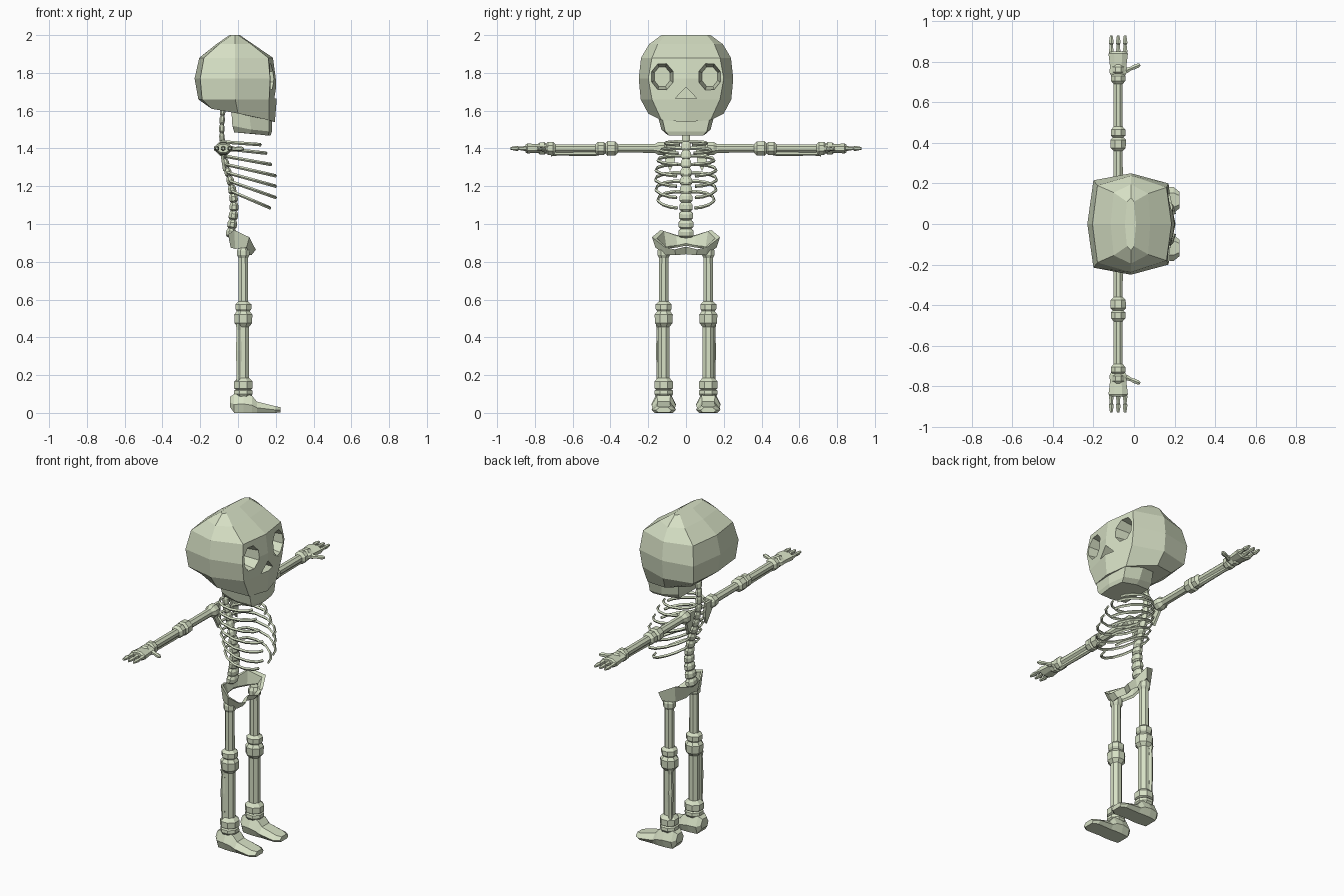
import bpy, bmesh, math
from mathutils import Vector

if "Cube" in bpy.data.objects:
    bpy.data.objects.remove(bpy.data.objects["Cube"])

bone = bpy.data.materials.new("bone")
bone.diffuse_color = (0.68, 0.75, 0.56, 1)
bone.use_nodes = True
bone.node_tree.nodes["Principled BSDF"].inputs["Base Color"].default_value = bone.diffuse_color


def loft(name, rings, material=bone):
    """Skin a list of equal-length closed rings and cap both ends."""
    bm = bmesh.new()
    rows = [[bm.verts.new(p) for p in r] for r in rings]
    n = len(rows[0])
    for a, b in zip(rows, rows[1:]):
        for i in range(n):
            j = (i + 1) % n
            bm.faces.new((a[i], a[j], b[j], b[i]))
    bm.faces.new(rows[0])
    bm.faces.new(rows[-1])
    bmesh.ops.recalc_face_normals(bm, faces=bm.faces)
    me = bpy.data.meshes.new(name)
    bm.to_mesh(me)
    bm.free()
    ob = bpy.data.objects.new(name, me)
    bpy.context.collection.objects.link(ob)
    me.materials.append(material)
    return ob


def lathe(name, base, axis, profile, n=8, su=1, sv=1):
    """Turn (distance, radius) pairs around an axis."""
    base, axis = Vector(base), Vector(axis).normalized()
    u = Vector((0, 1, 0)) if abs(axis.x) > 0.8 else Vector((1, 0, 0))
    v = axis.cross(u).normalized()
    u = v.cross(axis)
    rings = []
    for t, r in profile:
        ring = []
        for i in range(n):
            a = 2 * math.pi * (i + 0.5) / n
            ring.append(base + axis * t + u * (r * su * math.cos(a)) + v * (r * sv * math.sin(a)))
        rings.append(ring)
    return loft(name, rings)


def tube(name, pts, w, h):
    """Thin four-sided bar along a path."""
    pts = [Vector(p) for p in pts]
    rings = []
    for i, p in enumerate(pts):
        t = pts[min(i + 1, len(pts) - 1)] - pts[max(i - 1, 0)]
        side = t.cross(Vector((0, 0, 1))).normalized() * w
        up = Vector((0, 0, h))
        rings.append([p + side, p + up, p - side, p - up])
    return loft(name, rings)


def mirror_ring(half):
    """Close a half outline whose first and last points lie on y = 0."""
    return half + [(x, -y, z) for x, y, z in half[-2:0:-1]]


def level(z, xs, ys):
    return mirror_ring([(x, y, z) for x, y in zip(xs, ys)])


def carve(target, cutter):
    m = target.modifiers.new("cut", "BOOLEAN")
    m.operation, m.object, m.solver = "DIFFERENCE", cutter, "EXACT"
    bpy.context.view_layer.objects.active = target
    bpy.ops.object.modifier_apply(modifier=m.name)
    bpy.data.objects.remove(cutter)


# skull with eye sockets and nose opening
skull = loft("skull", [
    level(2.0, (-.045, -.035, -.015, 0, .01), (0, .11, .13, .11, 0)),
    level(1.952, (-.115, -.1, -.015, .07, .08), (0, .155, .195, .15, 0)),
    level(1.88, (-.205, -.18, -.015, .16, .185), (0, .19, .238, .18, 0)),
    level(1.77, (-.23, -.2, -.015, .17, .2), (0, .215, .25, .2, 0)),
    level(1.66, (-.21, -.19, -.015, .165, .205), (0, .2, .24, .18, 0)),
    mirror_ring([(-.15, 0, 1.62), (-.14, .15, 1.61), (0, .2, 1.585),
                 (.165, .13, 1.55), (.195, 0, 1.54)]),
])
for s in (1, -1):
    carve(skull, lathe("eye_cutter", (.05, .126 * s, 1.78), (1, 0, 0),
                       [(0, .05), (.2, .078)], 8, .9, 1.1))
tri = [(0, 1.725), (.057, 1.665), (-.057, 1.665)]
carve(skull, loft("nose_cutter", [[(x, y, z) for y, z in tri] for x in (.1, .3)]))

# jaw
loft("jaw", [
    mirror_ring([(-.03, 0, 1.6), (-.035, .12, 1.6), (.06, .15, 1.575), (.165, .125, 1.555), (.18, 0, 1.55)]),
    mirror_ring([(-.03, 0, 1.52), (-.03, .115, 1.52), (.07, .13, 1.50), (.165, .11, 1.49), (.18, 0, 1.49)]),
    mirror_ring([(-.02, 0, 1.485), (-.02, .095, 1.485), (.07, .105, 1.478), (.16, .09, 1.468), (.172, 0, 1.468)]),
])

# spine
path = [(.93, -.04), (1.0, -.03), (1.1, -.018), (1.2, -.033), (1.3, -.06), (1.4, -.082), (1.5, -.087), (1.62, -.08)]


def spine_x(z):
    for (z0, x0), (z1, x1) in zip(path, path[1:]):
        if z <= z1:
            return x0 + (x1 - x0) * (z - z0) / (z1 - z0)
    return path[-1][1]


count = 15
step = (1.62 - .93) / count
for i in range(count):
    z = .93 + step * i
    r = .044 - .02 * min(1, i / 11)
    lathe("vertebra", (spine_x(z), 0, z), (spine_x(z + step) - spine_x(z), 0, step),
          [(0, r * .7), (step * .2, r), (step * .7, r), (step, r * .7)], 8, .65, 1)

# ribs: start height, end height, front reach, half width
ribs = [(1.435, 1.42, .12, .11), (1.40, 1.375, .15, .135), (1.36, 1.315, .175, .15),
        (1.315, 1.255, .2, .16), (1.27, 1.20, .2, .163), (1.225, 1.14, .2, .16), (1.17, 1.085, .17, .15)]
shape = [(0, .12), (-.01, .4), (.08, .72), (.28, .95), (.55, 1), (.8, .82), (.95, .55), (1, .3)]
for z0, z1, reach, w in ribs:
    x0 = spine_x(z0)
    for s in (1, -1):
        tube("rib", [(x0 + (reach - x0) * fx, s * w * fy, z0 + (z1 - z0) * fx)
                     for fx, fy in shape], .007, .009)

# pelvis: open shell, inner and outer edge along a half path
hip = [(-.05, 0, .93, .885), (-.052, .06, .945, .875), (-.02, .135, .968, .868), (.06, .18, .93, .875),
       (.085, .115, .88, .835), (.095, .06, .865, .835), (.07, 0, .88, .84)]
full = [(x, -y, a, b) for x, y, a, b in hip[:0:-1]] + hip
rings = []
for x, y, top, low in full:
    k = .86
    rings.append([(x, y, top), (x * .75, y * .9, low), (x * .6, y * k * .9, low + .012), (x * k, y * k, top - .006)])
loft("pelvis", rings)

for s in (1, -1):
    ax = -.078

    def along(name, profile, dx=0, dz=0, **kw):
        return lathe(name, (ax + dx, 0, 1.4 + dz), (0, s, 0), profile, **kw)

    # shoulder blade and arm
    blade = [(.05, 1.42), (.14, 1.42), (.12, 1.36), (.085, 1.28), (.06, 1.33)]
    loft("shoulder_blade", [[(x + (1.42 - z) * .15, s * y, z) for y, z in blade] for x in (-.1, -.085)])
    along("upper_arm", [(.1, .025), (.115, .038), (.145, .038), (.165, .025), (.36, .024),
                        (.375, .04), (.415, .042), (.428, .028)])
    along("forearm", [(.425, .026), (.435, .038), (.465, .038), (.48, .024), (.69, .024),
                      (.705, .038), (.73, .038), (.74, .028)])
    along("thin_forearm_bone", [(.46, .012), (.5, .014), (.68, .012), (.715, .016)], dz=-.026, n=6)
    along("palm", [(.73, .036), (.745, .046), (.78, .044), (.84, .052), (.85, .04)], sv=.55)
    along("wrist", [(.735, .02), (.75, .036), (.775, .034), (.79, .02)], n=8)
    for dx in (-.034, 0, .034):
        along("finger", [(.84, .011), (.85, .014), (.87, .01), (.885, .009), (.89, .013),
                         (.905, .012), (.93, .007)], dx=dx, n=6)
    lathe("thumb", (-.055, .75 * s, 1.398), (.08, .033 * s, 0),
          [(0, .012), (.02, .015), (.045, .01), (.06, .013), (.08, .012), (.092, .006)], n=6)

    # leg
    lx, ly = .028, .118 * s

    def upright(name, profile, dx=0, dy=0, **kw):
        return lathe(name, (lx + dx, ly + dy, 0), (0, 0, 1), profile, **kw)

    upright("thigh_bone", [(.535, .035), (.55, .046), (.575, .046), (.59, .028), (.82, .027),
                           (.835, .036), (.86, .036), (.88, .025)])
    upright("shin_bone", [(.12, .036), (.13, .054), (.165, .054), (.185, .033), (.455, .033),
                          (.475, .05), (.52, .052), (.54, .036)])
    upright("thin_shin_bone", [(.14, .014), (.2, .013), (.33, .017), (.44, .013), (.47, .018)],
            dx=-.024, dy=.024 * s, n=6)
    upright("ankle", [(.08, .04), (.1, .054), (.118, .052), (.13, .036)])

    # foot: x, half width, top height
    foot = [(-.042, .035, .03, .085), (-.02, .055, 0, .1), (.03, .064, 0, .105), (.075, .064, 0, .09),
            (.1, .06, 0, .06), (.195, .064, 0, .036), (.225, .04, .002, .03)]
    loft("foot", [[(x, ly - w * .75, lo), (x, ly - w, lo + (hi - lo) * .45), (x, ly - w * .55, hi),
                   (x, ly + w * .55, hi), (x, ly + w, lo + (hi - lo) * .45), (x, ly + w * .75, lo)]
                  for x, w, lo, hi in foot])
